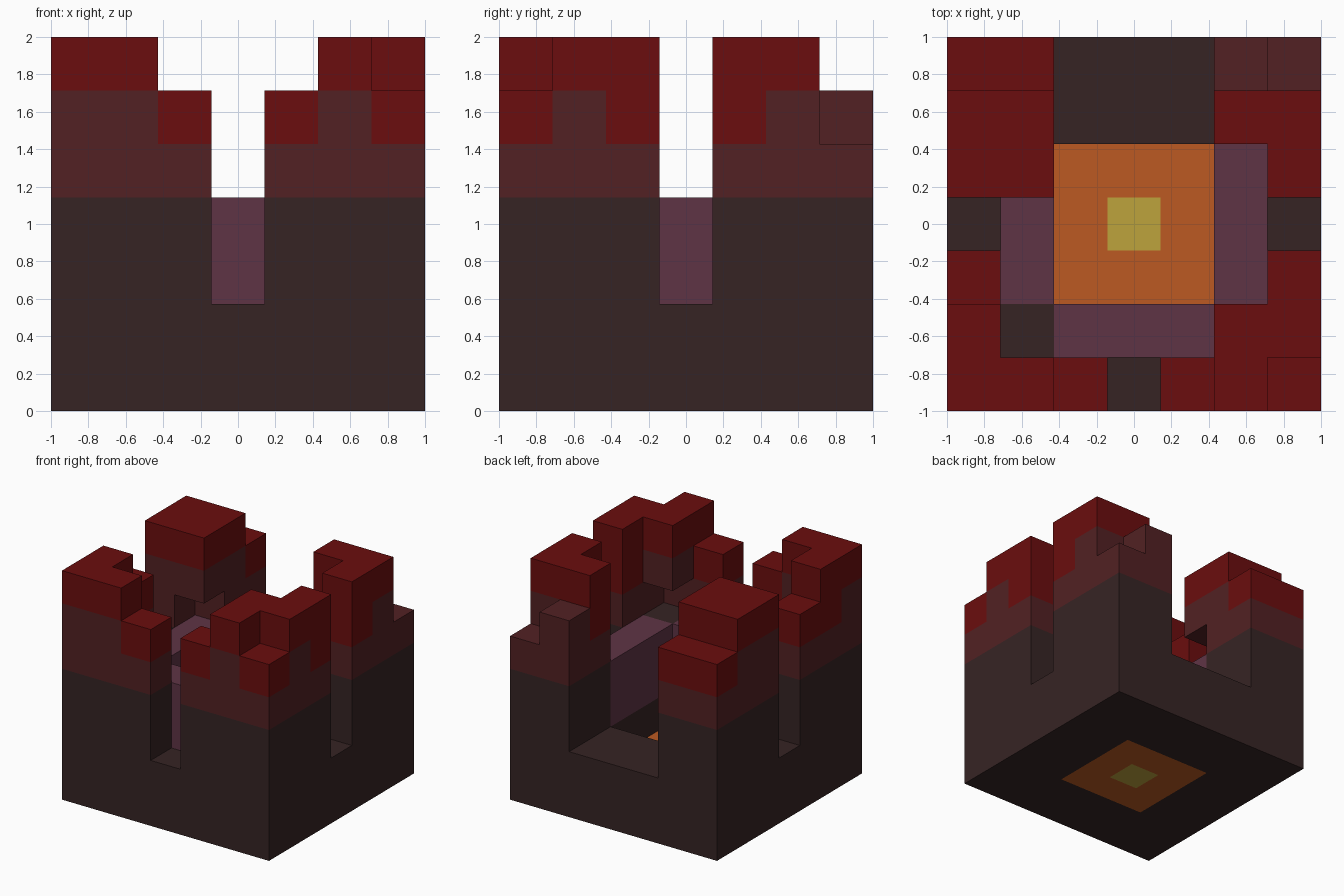
import bpy
import bmesh
from mathutils import Vector

cube = bpy.data.objects.get("Cube")
if cube:
    bpy.data.objects.remove(cube, do_unlink=True)

N = 7            # blocks along each side
S = 2 / N        # block size


def srgb(r, g, b):
    def lin(c):
        c /= 255
        return c / 12.92 if c <= 0.04045 else ((c + 0.055) / 1.055) ** 2.4
    return (lin(r), lin(g), lin(b), 1)


COLOURS = {
    "dark_stone": srgb(54, 36, 36),
    "brown_stone": srgb(82, 33, 35),
    "deep_red": srgb(107, 13, 14),
    "dusky_purple": srgb(95, 52, 69),
    "burnt_orange": srgb(188, 90, 34),
    "mustard_yellow": srgb(190, 163, 60),
}
PARTS = {
    "stone_base": "dark_stone",
    "upper_wall": "brown_stone",
    "battlements": "deep_red",
    "window_panels": "dusky_purple",
    "glowing_floor": "burnt_orange",
    "floor_core": "mustard_yellow",
}

blocks = {}


def fill(part, xs, ys, zs):
    """Fill an inclusive range of blocks; part None carves them away."""
    for i in range(xs[0], xs[1] + 1):
        for j in range(ys[0], ys[1] + 1):
            for k in range(zs[0], zs[1] + 1):
                if part:
                    blocks[i, j, k] = part
                else:
                    blocks.pop((i, j, k), None)


def column(i, j, top, red_from=None):
    """Wall column above the base, red from a given level up."""
    for k in range(4, top):
        red = red_from is not None and k >= red_from
        blocks[i, j, k] = "battlements" if red else "upper_wall"


# Base with hollow core
fill("stone_base", (0, 6), (0, 6), (0, 3))
fill(None, (2, 4), (2, 4), (1, 3))
fill("glowing_floor", (2, 4), (2, 4), (0, 0))
fill("floor_core", (3, 3), (3, 3), (0, 0))

# Slots in three walls and the wide breach at the back
fill(None, (3, 3), (0, 0), (2, 3))
fill(None, (0, 0), (3, 3), (2, 3))
fill(None, (6, 6), (3, 3), (2, 3))
fill(None, (2, 4), (5, 6), (2, 3))

# Panels behind the slots
fill("window_panels", (2, 4), (1, 1), (2, 3))
fill("window_panels", (1, 1), (2, 4), (2, 3))
fill("window_panels", (5, 5), (2, 4), (2, 3))

# Front left corner of the grid
column(0, 0, 7, 6)
column(1, 0, 7, 6)
column(2, 0, 6, 5)
column(0, 1, 7, 5)
column(0, 2, 6, 5)

# Front right corner
column(4, 0, 6, 5)
column(5, 0, 7, 6)
column(6, 0, 6, 5)
column(6, 1, 7, 6)
column(6, 2, 7, 5)
column(5, 1, 7, 6)

# Back left tower
for x in (0, 1):
    column(x, 4, 7, 6)
    column(x, 5, 7, 6)
    column(x, 6, 6, 5)

# Back right tower, broken at the corner
column(6, 4, 7, 5)
column(6, 5, 7, 6)
column(5, 5, 7, 5)
column(5, 6, 6)
column(6, 6, 5)

# Openings under the two overhangs
fill(None, (1, 1), (4, 4), (4, 4))
fill(None, (5, 5), (1, 1), (4, 4))


def exposed_faces(bm, cell):
    """Add the sides of a block that touch no other block."""
    for axis in range(3):
        for side in (0, 1):
            near = list(cell)
            near[axis] += 1 if side else -1
            if tuple(near) in blocks:
                continue
            u, v = (axis + 1) % 3, (axis + 2) % 3
            ring = []
            for a, b in ((0, 0), (1, 0), (1, 1), (0, 1)):
                p = Vector(cell)
                p[axis] += side
                p[u] += a
                p[v] += b
                ring.append(bm.verts.new(p * S - Vector((1, 1, 0))))
            bm.faces.new(ring if side else ring[::-1])


def build(part, colour):
    bm = bmesh.new()
    for cell, owner in blocks.items():
        if owner == part:
            exposed_faces(bm, cell)
    bmesh.ops.remove_doubles(bm, verts=bm.verts, dist=0.001)
    bmesh.ops.dissolve_limit(bm, angle_limit=0.01, verts=bm.verts, edges=bm.edges)
    mesh = bpy.data.meshes.new(part)
    bm.to_mesh(mesh)
    bm.free()
    mat = bpy.data.materials.new(colour)
    mat.use_nodes = True
    mat.diffuse_color = COLOURS[colour]
    shader = mat.node_tree.nodes["Principled BSDF"]
    shader.inputs["Base Color"].default_value = COLOURS[colour]
    shader.inputs["Roughness"].default_value = 0.9
    mesh.materials.append(mat)
    bpy.context.collection.objects.link(bpy.data.objects.new(part, mesh))


for part, colour in PARTS.items():
    build(part, colour)
